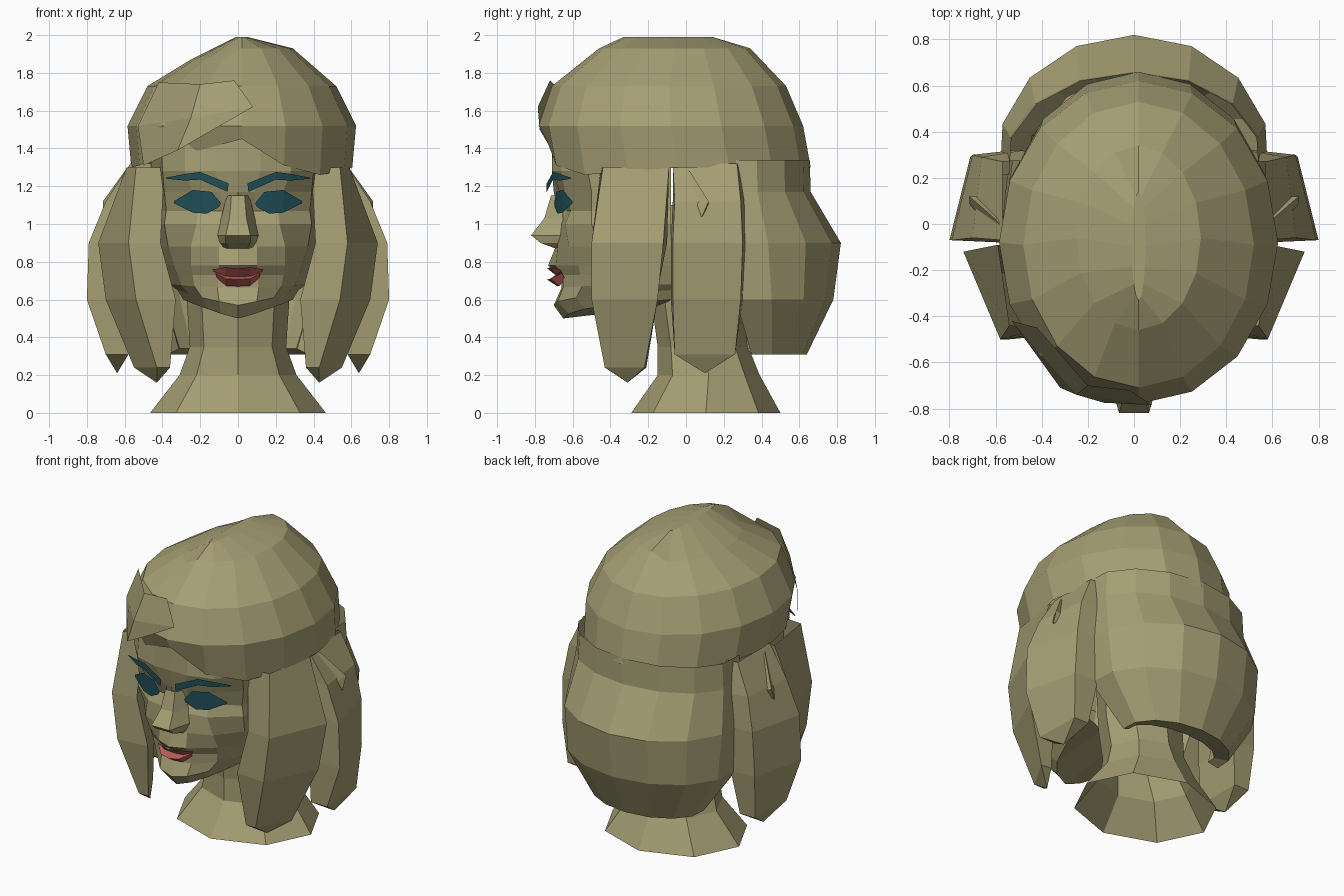
import bpy
import bmesh
from math import sin, cos, radians
from mathutils import Vector

default_cube = bpy.data.objects.get("Cube")
if default_cube:
    bpy.data.objects.remove(default_cube, do_unlink=True)


def material(name, colour):
    mat = bpy.data.materials.new(name)
    mat.use_nodes = True
    mat.diffuse_color = (*colour, 1)
    mat.node_tree.nodes["Principled BSDF"].inputs["Base Color"].default_value = (*colour, 1)
    return mat


khaki = material("khaki", (.38, .345, .175))
teal = material("dark teal", (.014, .075, .095))
red = material("lip red", (.5, .115, .1))


def skin(name, rows, mat, closed=False, capped=False, mirrored=False, facing=None):
    """Skin a surface over rows of points; optionally close, cap and mirror it."""
    bm = bmesh.new()
    grid = [[bm.verts.new(p) for p in row] for row in rows]
    count = len(grid[0])
    for upper, lower in zip(grid, grid[1:]):
        for i in range(count if closed else count - 1):
            j = (i + 1) % count
            bm.faces.new((upper[i], upper[j], lower[j], lower[i]))
    if capped:
        bm.faces.new(grid[0])
        bm.faces.new(grid[-1])
    bmesh.ops.remove_doubles(bm, verts=bm.verts, dist=.0005)
    bmesh.ops.recalc_face_normals(bm, faces=bm.faces)
    # Open sheets must face outward
    if not capped:
        total = 0
        for face in bm.faces:
            centre = face.calc_center_median()
            outward = facing or Vector((centre.x, centre.y, 0))
            total += face.normal.dot(outward) * face.calc_area()
        if total < 0:
            bmesh.ops.reverse_faces(bm, faces=bm.faces)
    mesh = bpy.data.meshes.new(name)
    bm.to_mesh(mesh)
    bm.free()
    mesh.materials.append(mat)
    obj = bpy.data.objects.new(name, mesh)
    bpy.context.collection.objects.link(obj)
    if mirrored:
        mirror = obj.modifiers.new("Mirror", "MIRROR")
        mirror.use_clip = True
    return obj


def arc(z, half_width, front, back, angles, shift=0):
    """Points on an ellipse; angle zero is at the back."""
    middle, half_depth = (front + back) / 2, (back - front) / 2
    return [Vector((shift + half_width * sin(radians(a)),
                    middle + half_depth * cos(radians(a)), z)) for a in angles]


def full_turn(sides):
    return [360 * i / sides for i in range(sides)]


FRONT = Vector((0, -1, 0))

# Neck flaring into the shoulders
neck = [(1.1, .3, -.2, .35), (.57, .27, -.18, .3), (.35, .255, -.15, .33),
        (.2, .31, -.15, .39), (0, .465, -.29, .5)]
skin("neck", [arc(*ring, full_turn(8)) for ring in neck], khaki, closed=True)

# Face: z, lift per column, centre y, then three x/y pairs towards the cheek
face = [
    (1.53, 0, -.71, .12, -.70, .28, -.63, .41, -.5),
    (1.28, 0, -.71, .12, -.71, .28, -.66, .40, -.52),
    (1.17, 0, -.70, .09, -.67, .24, -.64, .39, -.5),
    (1.07, 0, -.68, .08, -.63, .21, -.61, .38, -.5),
    (1.0, 0, -.69, .09, -.66, .22, -.64, .39, -.5),
    (.88, 0, -.69, .1, -.68, .25, -.62, .37, -.46),
    (.78, 0, -.73, .1, -.69, .25, -.57, .34, -.42),
    (.73, 0, -.66, .1, -.65, .24, -.56, .32, -.41),
    (.66, .005, -.66, .11, -.65, .23, -.55, .3, -.4),
    (.57, .02, -.7, .1, -.68, .19, -.58, .26, -.38),
    (.5, .025, -.65, .09, -.62, .16, -.54, .23, -.36),
    (.56, .01, -.15, .09, -.14, .16, -.12, .23, -.09),
]
rows = []
for z, lift, centre_y, x1, y1, x2, y2, x3, y3 in face:
    columns = [(0, centre_y), (x1, y1), (x2, y2), (x3, y3), (x3 + .06, -.08)]
    rows.append([(x, y, z + lift * i) for i, (x, y) in enumerate(columns)])
skin("face", rows, khaki, mirrored=True)

# Nose: z, ridge half width, ridge y, base half width, base y
nose = [(1.15, .035, -.715, .06, -.66), (1.03, .045, -.75, .09, -.65),
        (.94, .065, -.82, .11, -.66), (.9, .065, -.77, .1, -.66),
        (.87, .05, -.69, .08, -.66)]
skin("nose", [[(0, ridge_y, z), (ridge, ridge_y, z), (base, base_y, z)]
              for z, ridge, ridge_y, base, base_y in nose],
     khaki, mirrored=True, facing=FRONT)


def plate(name, upper, lower, depth):
    """Thin painted plate between two x/z chains, bent round the face."""
    rows = [[(x, depth + .9 * x * x, z) for x, z in chain] for chain in (upper, lower)]
    skin(name, rows, teal, mirrored=True, facing=FRONT)


# Eyes and eyebrows
plate("eyes", [(.09, 1.11), (.14, 1.17), (.24, 1.18), (.34, 1.12)],
      [(.1, 1.09), (.165, 1.055), (.24, 1.06), (.34, 1.11)], -.705)
plate("eyebrows", [(.05, 1.215), (.2, 1.275), (.28, 1.265), (.38, 1.245)],
      [(.055, 1.17), (.2, 1.235), (.28, 1.23), (.38, 1.24)], -.74)

# Lips: overhanging upper lip and full lower lip
skin("upper_lip", [[(0, -.735, .765), (.07, -.72, .77), (.135, -.665, .76)],
                   [(0, -.68, .722), (.07, -.675, .724), (.13, -.66, .75)]],
     red, mirrored=True, facing=FRONT)
skin("lower_lip", [[(0, -.68, .722), (.07, -.675, .724), (.13, -.66, .75)],
                   [(0, -.735, .705), (.065, -.72, .71), (.12, -.655, .74)],
                   [(0, -.68, .67), (.06, -.67, .672), (.11, -.64, .71)]],
     red, mirrored=True, facing=FRONT)

# Hair cap: z, half width, front y, back y
cap = [(1.99, .03, -.33, .14), (1.93, .27, -.46, .34), (1.73, .5, -.71, .53),
       (1.52, .605, -.78, .62), (1.3, .585, -.74, .66)]
rows = [arc(*ring, full_turn(16), shift=.02) for ring in cap]
for row in rows[:2]:
    for p in row:
        if p.x < -.08:
            p.z -= .06
# Asymmetric hairline across the forehead, right temple to left temple
hairline = [1.31, 1.38, 1.39, 1.45, 1.31, 1.26, 1.28]
for p, z in zip(reversed(rows[-1][5:12]), hairline):
    p.z = z
cap_object = skin("hair_cap", rows, khaki, closed=True)
bm = bmesh.new()
bm.from_mesh(cap_object.data)
bmesh.ops.holes_fill(bm, edges=[e for e in bm.edges if e.is_boundary
                                and e.verts[0].co.z > 1.8], sides=20)
bmesh.ops.recalc_face_normals(bm, faces=bm.faces)
bm.to_mesh(cap_object.data)
bm.free()

# Swept fringe lying over the cap
skin("fringe", [[(-.42, -.45, 1.75), (-.2, -.7, 1.74), (-.02, -.72, 1.76)],
                [(-.53, -.42, 1.52), (-.25, -.74, 1.56), (.08, -.785, 1.62)],
                [(-.5, -.46, 1.31), (-.32, -.71, 1.39), (-.13, -.775, 1.5)]],
     khaki, facing=FRONT)

# Back hair: outer curtain, underside and inside
curtain = [(1.34, .55, -.1, .655), (1.17, .56, -.1, .66), (.9, .59, -.22, .82),
           (.6, .57, -.1, .78), (.31, .38, .14, .64),
           (.34, .32, .2, .5), (.8, .46, .1, .55)]
skin("back_hair", [arc(*ring, range(-100, 101, 25)) for ring in curtain], khaki)


def lock(name, sections, tip):
    """Tapering lock; each section is z and two front then two back corners."""
    rows = [[(x, y, z) for x, y in corners] for z, *corners in sections]
    lowest = rows[-1]
    skin(name, rows, khaki, closed=True, mirrored=True, facing=None)
    point = [tip] * len(lowest)
    skin(name + "_tip", [lowest, point], khaki, closed=True, mirrored=True)


lock("front_lock", [
    (1.3, (.39, -.45), (.54, -.44), (.59, -.09), (.46, -.09)),
    (.9, (.41, -.48), (.58, -.5), (.74, -.12), (.56, -.1)),
    (.6, (.33, -.48), (.54, -.5), (.7, -.15), (.5, -.16)),
    (.24, (.36, -.43), (.43, -.43), (.55, -.22), (.48, -.21))], (.43, -.31, .16))
lock("side_lock", [
    (1.32, (.45, -.07), (.57, -.07), (.57, .27), (.45, .28)),
    (1.12, (.5, -.07), (.7, -.06), (.66, .29), (.48, .32)),
    (.9, (.58, -.08), (.79, -.07), (.7, .3), (.52, .32)),
    (.6, (.58, -.08), (.8, -.07), (.71, .29), (.54, .3)),
    (.31, (.58, -.06), (.7, -.06), (.69, .26), (.58, .26))], (.64, .1, .21))

# Pointed ear tips poking through the hair
skin("ear_tip", [[(.57, -.02, 1.3), (.6, .02, 1.28), (.56, .02, 1.27)],
                 [(.69, .06, 1.1), (.715, .12, 1.12), (.66, .12, 1.1)],
                 [(.71, .08, 1.04), (.712, .085, 1.04), (.7, .09, 1.045)]],
     khaki, closed=True, capped=True, mirrored=True)
